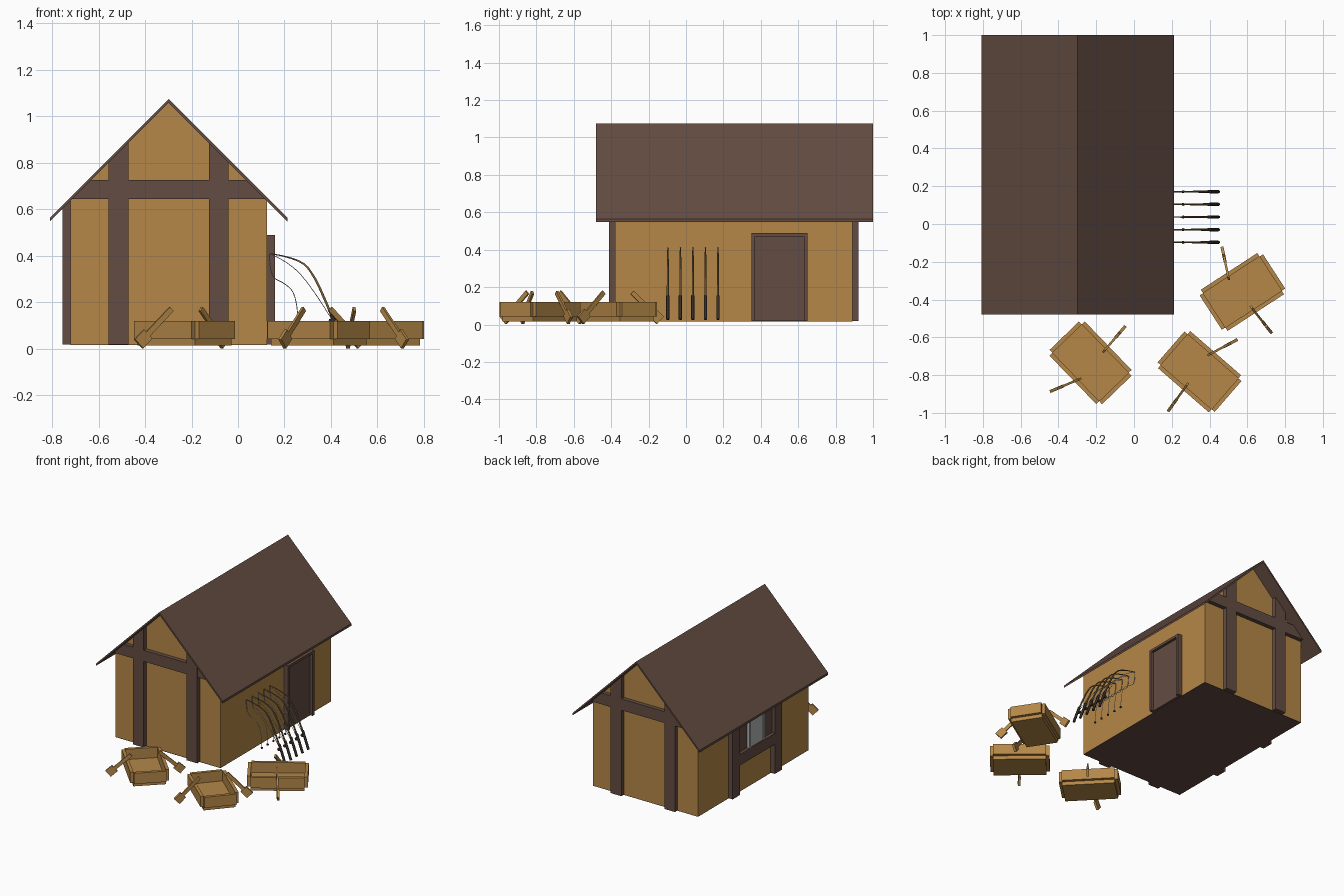
import bpy, bmesh, math
from mathutils import Vector, Matrix

if "Cube" in bpy.data.objects:
    bpy.data.objects.remove(bpy.data.objects["Cube"])


def material(name, rgb):
    m = bpy.data.materials.new(name)
    m.diffuse_color = (*rgb, 1)
    m.use_nodes = True
    m.node_tree.nodes["Principled BSDF"].inputs["Base Color"].default_value = m.diffuse_color
    return m


TAN = material("tan wood", (0.46, 0.245, 0.065))
BROWN = material("dark brown timber", (0.125, 0.072, 0.054))
GLASS = material("window grey", (0.45, 0.46, 0.46))
ROD = material("rod bronze", (0.20, 0.125, 0.045))
GRIP = material("grip black brown", (0.035, 0.025, 0.02))
LINE = material("line pale grey", (0.6, 0.6, 0.62))


def finish(name, bm, mat):
    bmesh.ops.recalc_face_normals(bm, faces=bm.faces[:])
    me = bpy.data.meshes.new(name)
    bm.to_mesh(me)
    bm.free()
    me.materials.append(mat)
    ob = bpy.data.objects.new(name, me)
    bpy.context.collection.objects.link(ob)
    return ob


def add_box(bm, lo, hi, mtx=Matrix()):
    lo, hi = Vector(lo), Vector(hi)
    m = mtx @ Matrix.Translation((lo + hi) / 2) @ Matrix.Diagonal((*(hi - lo), 1))
    bmesh.ops.create_cube(bm, size=1, matrix=m)


def box(name, lo, hi, mat):
    bm = bmesh.new()
    add_box(bm, lo, hi)
    return finish(name, bm, mat)


def prism(name, pts, y0, y1, mat):
    """Extrude an x,z outline along y."""
    bm = bmesh.new()
    f = bm.faces.new([bm.verts.new((x, y0, z)) for x, z in pts])
    r = bmesh.ops.extrude_face_region(bm, geom=[f])
    vs = [v for v in r["geom"] if isinstance(v, bmesh.types.BMVert)]
    bmesh.ops.translate(bm, verts=vs, vec=(0, y1 - y0, 0))
    return finish(name, bm, mat)


def tube(name, pts, radius, mat, radii=None, order=3, res=4):
    """Round tube along a smooth path."""
    cu = bpy.data.curves.new(name, "CURVE")
    cu.dimensions = "3D"
    cu.bevel_depth = radius
    cu.bevel_resolution = 1
    cu.use_fill_caps = True
    cu.resolution_u = res
    sp = cu.splines.new("NURBS")
    sp.points.add(len(pts) - 1)
    for i, p in enumerate(pts):
        sp.points[i].co = (*p, 1)
        sp.points[i].radius = radii[i] if radii else 1
    sp.order_u = order
    sp.use_endpoint_u = True
    cu.materials.append(mat)
    ob = bpy.data.objects.new(name, cu)
    bpy.context.collection.objects.link(ob)
    return ob


# ---- house shell ----
CX, APEX, T = -0.298, 1.075, 0.016
X0, X1, Y0, Y1, BASE = -0.72, 0.125, -0.38, 0.89, 0.02


def under(x):
    return APEX - T - abs(x - CX)


prism("house_walls", [(X0, BASE), (X1, BASE), (X1, under(X1)), (CX, under(CX)), (X0, under(X0))],
      Y0, Y1, TAN)
box("house_floor", (X0, Y0, BASE - 0.003), (X1, Y1, BASE + 0.002), BROWN)
R = 0.51
prism("roof", [(CX - R, APEX - R), (CX, APEX), (CX + R, APEX - R), (CX + R, APEX - R - T),
               (CX, APEX - T), (CX - R, APEX - R - T)], -0.48, 1.0, BROWN)

# ---- gable timbers, front and back ----
for side, (a, b) in {"front": (Y0 - 0.032, Y0), "back": (Y1, Y1 + 0.032)}.items():
    for s in (-1, 1):
        xi, xo = CX + s * 0.173, CX + s * 0.258
        prism(f"{side}_post", [(xi, BASE), (xo, BASE), (xo, under(xo)), (xi, under(xi))], a, b, BROWN)
    zl, zh = 0.645, 0.727
    wl, wh = under(CX) - zl, under(CX) - zh
    prism(f"{side}_beam", [(CX - wl, zl), (CX + wl, zl), (CX + wh, zh), (CX - wh, zh)],
          a + 0.001, b - 0.001, BROWN)

# ---- left wall timbers and window ----
XL = X0 - 0.035
for yc in (0.015, 0.5):
    prism("left_post", [(XL, BASE), (X0, BASE), (X0, under(X0)), (XL, under(XL))],
          yc - 0.042, yc + 0.042, BROWN)
box("window_sill_beam", (XL, 0.05, 0.235), (X0, 0.465, 0.315), BROWN)
box("window_back_board", (X0 - 0.012, 0.05, 0.31), (X0, 0.465, 0.58), BROWN)
box("window_pane", (X0 - 0.028, 0.18, 0.315), (X0 - 0.01, 0.335, 0.53), GLASS)
bm = bmesh.new()
for y in (0.17, 0.33):
    add_box(bm, (X0 - 0.034, y, 0.305), (X0 - 0.01, y + 0.015, 0.54))
add_box(bm, (X0 - 0.034, 0.17, 0.528), (X0 - 0.01, 0.345, 0.54))
finish("window_frame", bm, GLASS)

# ---- door on the right wall ----
bm = bmesh.new()
for y in (0.35, 0.63):
    add_box(bm, (X1, y, BASE), (X1 + 0.034, y + 0.02, 0.49))
add_box(bm, (X1, 0.37, 0.472), (X1 + 0.034, 0.63, 0.49))
finish("door_frame", bm, BROWN)
box("door_panel", (X1, 0.37, BASE), (X1 + 0.015, 0.63, 0.472), BROWN)


# ---- rowing boats ----
def oar(name, a, b, place):
    a, b = Vector(a), Vector(b)
    d = (a - b).normalized()
    side = d.cross(Vector((0, 0, 1))).normalized()
    up = side.cross(d)
    m = Matrix((d, side, up)).transposed().to_4x4()
    m.translation = b
    bm = bmesh.new()
    add_box(bm, (0.03, -0.006, -0.012), ((a - b).length, 0.006, 0.012), place @ m)
    add_box(bm, (0, -0.008, -0.027), (0.06, 0.008, 0.027), place @ m)
    finish(name, bm, TAN)


def boat(x, y, angle):
    place = Matrix.Translation((x, y, 0)) @ Matrix.Rotation(math.radians(angle), 4, "Z")
    n, hl, hw = 0.022, 0.2, 0.13
    bm = bmesh.new()
    add_box(bm, (n - hl, n - hw, 0.015), (hl - n, hw - n, 0.045), place)
    finish("boat_floor", bm, TAN)
    bm = bmesh.new()
    for s in (-1, 1):
        c = s * (hw - n / 2)
        add_box(bm, (n - hl, c - n / 2, 0.042), (hl - n, c + n / 2, 0.12), place)
        c = s * (hl - n / 2)
        add_box(bm, (c - n / 2, n - hw, 0.042), (c + n / 2, hw - n, 0.12), place)
    finish("boat_sides", bm, TAN)
    oar("oar", (-0.022, 0.1, 0.172), (0.033, 0.243, 0.022), place)
    oar("oar", (-0.005, -0.092, 0.172), (0.01, -0.25, 0.022), place)


boat(-0.23, -0.735, 134)
boat(0.347, -0.782, -41)
boat(0.574, -0.36, 33)

# ---- fishing rods leaning on the wall ----
for i in range(5):
    y = -0.097 + 0.067 * i
    tube("fishing_rod", [(0.40, y, 0.15), (0.375, y, 0.21), (0.33, y, 0.31), (0.27, y, 0.39),
                         (0.14, y, 0.41)], 0.006, ROD, (1, 1, 0.9, 0.7, 0.4))
    tube("rod_grip", [(0.447, y, 0.028), (0.425, y, 0.09), (0.40, y, 0.155)], 0.009, GRIP)
    tube("rod_line", [(0.135, y, 0.41), (0.21, y, 0.38), (0.31, y, 0.28), (0.405, y, 0.125)],
         0.0018, LINE)
    tube("hanging_line", [(0.135, y, 0.41), (0.135, y, 0.31), (0.20, y, 0.285), (0.255, y, 0.23),
                          (0.26, y, 0.10)], 0.0018, LINE)
    # sinker at the end of the line
    bm = bmesh.new()
    bmesh.ops.create_icosphere(bm, subdivisions=1, radius=0.009,
                               matrix=Matrix.Translation((0.26, y, 0.092)))
    finish("line_sinker", bm, GRIP)
    # reel under the grip
    bm = bmesh.new()
    bmesh.ops.create_cone(bm, cap_ends=True, segments=8, radius1=0.011, radius2=0.011, depth=0.016,
                          matrix=Matrix.Translation((0.40, y, 0.12)) @ Matrix.Rotation(math.pi / 2, 4, "X"))
    finish("rod_reel", bm, GRIP)
